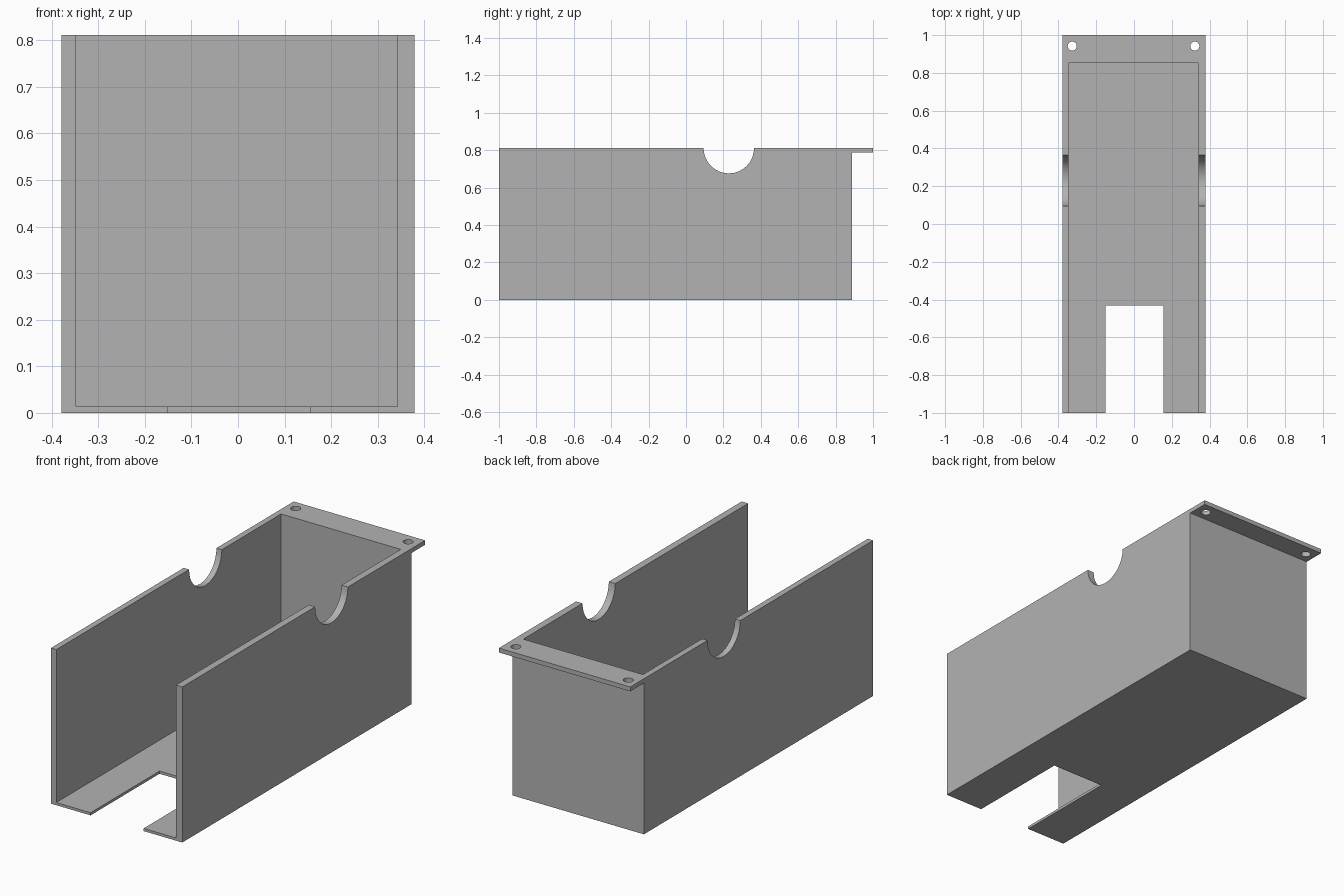
import bpy
from math import pi

if "Cube" in bpy.data.objects:
    bpy.data.objects.remove(bpy.data.objects["Cube"], do_unlink=True)

HALF, TOP = 0.379, 0.811
BACK, INNER_BACK = 0.888, 0.852

grey = bpy.data.materials.new("plain grey")
grey.use_nodes = True
colour = (0.45, 0.45, 0.45, 1)
grey.diffuse_color = colour
grey.node_tree.nodes["Principled BSDF"].inputs["Base Color"].default_value = colour


def box(name, low, high):
    centre = [(a + b) / 2 for a, b in zip(low, high)]
    bpy.ops.mesh.primitive_cube_add(size=1, location=centre)
    ob = bpy.context.object
    ob.name = name
    ob.scale = [b - a for a, b in zip(low, high)]
    bpy.ops.object.transform_apply(location=True, rotation=True, scale=True)
    ob.data.materials.append(grey)
    return ob


def cylinder(name, radius, depth, location, rotation=(0, 0, 0)):
    bpy.ops.mesh.primitive_cylinder_add(vertices=32, radius=radius, depth=depth,
                                        location=location, rotation=rotation)
    ob = bpy.context.object
    ob.name = name
    ob.data.materials.append(grey)
    return ob


def combine(target, tool, operation):
    mod = target.modifiers.new(tool.name, "BOOLEAN")
    mod.operation = operation
    mod.solver = "EXACT"
    mod.object = tool
    tool.hide_render = True
    bpy.context.view_layer.objects.active = target
    bpy.ops.object.modifier_apply(modifier=mod.name)
    bpy.data.objects.remove(tool, do_unlink=True)


# Outer block with the rear mounting flange
tray = box("open_tray", (-HALF, -1, 0), (HALF, BACK, TOP))
combine(tray, box("rear_flange", (-HALF, INNER_BACK, 0.788), (HALF, 1, TOP)), "UNION")

# Hollow interior, open at the front and top
combine(tray, box("cavity", (-0.348, -1.2, 0.014), (0.342, INNER_BACK, 1)), "DIFFERENCE")

# Slot in the floor at the front
combine(tray, box("floor_slot", (-0.15, -1.2, -0.1), (0.156, -0.432, 0.1)), "DIFFERENCE")

# Half-round notches through both side walls
combine(tray, cylinder("wall_notch", 0.135, 1, (0, 0.229, TOP), (0, pi / 2, 0)), "DIFFERENCE")

# Screw holes in the flange
for x in (-0.327, 0.322):
    combine(tray, cylinder("screw_hole", 0.024, 0.2, (x, 0.942, TOP)), "DIFFERENCE")

bpy.ops.object.select_all(action="DESELECT")
tray.select_set(True)
bpy.context.view_layer.objects.active = tray
bpy.ops.object.shade_smooth_by_angle()
